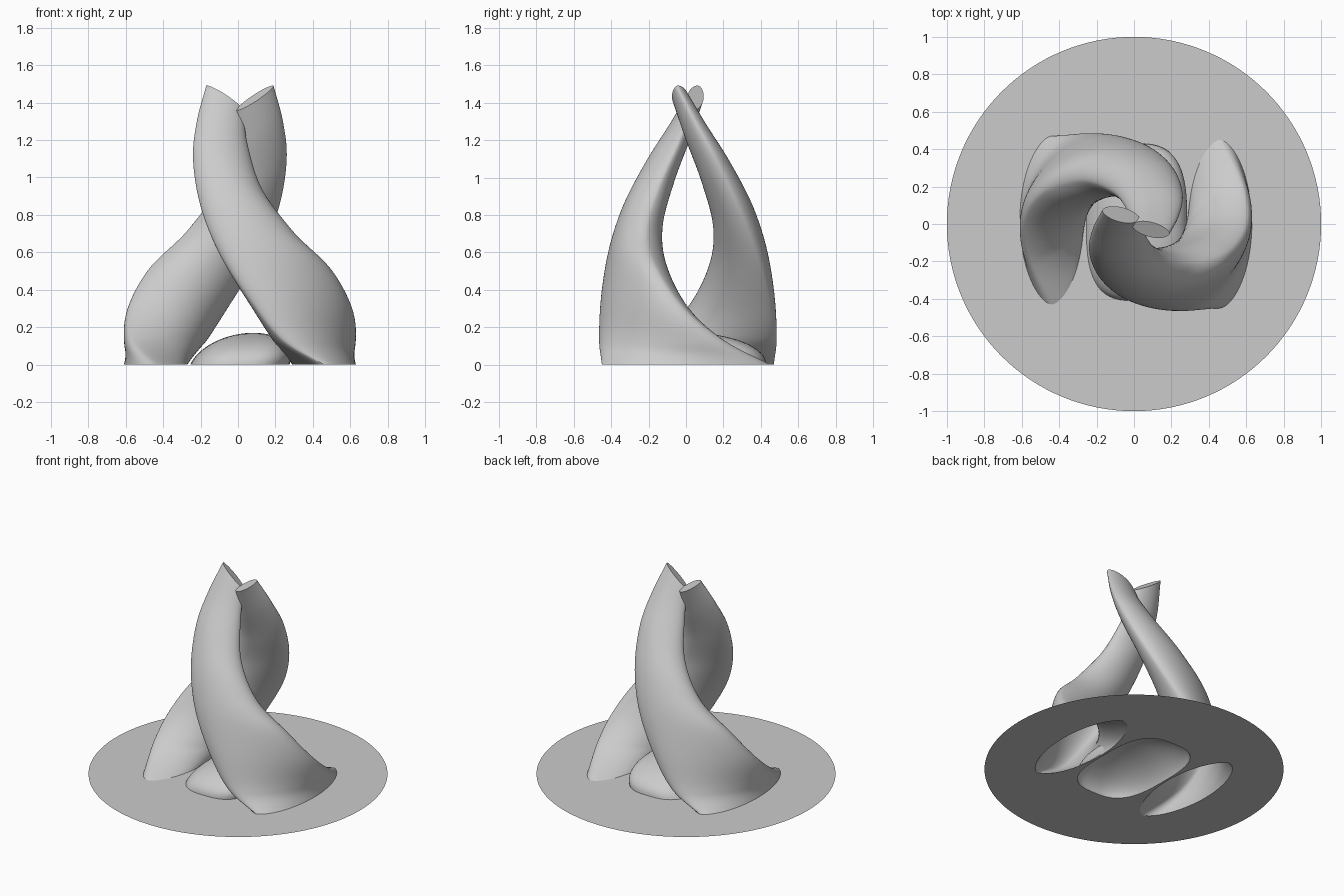
import bpy, bmesh, math
from mathutils import Vector, Matrix

cube = bpy.data.objects.get("Cube")
if cube:
    bpy.data.objects.remove(cube, do_unlink=True)

AXIS = Vector((0.01, 0.01, 0))
HALF_TURN = (Matrix.Translation(AXIS) @ Matrix.Rotation(math.pi, 4, 'Z')
             @ Matrix.Translation(-AXIS))
STEPS, SIDES = 10, 64

# Arm guides: leading edge, trailing edge and half thickness
LEAD = [(.46, -.45, 0), (.24, -.46, .13), (.06, -.43, .35), (-.1, -.36, .6),
        (-.2, -.26, .85), (-.24, -.14, 1.1), (-.22, -.03, 1.3), (-.17, .07, 1.49)]
TRAIL = [(.46, .45, 0), (.58, .2, .13), (.6, 0, .29), (.5, -.15, .5),
         (.3, -.21, .7), (.13, -.15, .93), (.05, -.04, 1.18), (.03, .03, 1.36)]
THICK = [.17, .17, .16, .14, .115, .09, .065, .045]


def spline(points):
    """Sample a Catmull-Rom curve through the points."""
    p = [Vector(q) for q in points]
    p = [2 * p[0] - p[1]] + p + [2 * p[-1] - p[-2]]
    out = []
    for i in range(1, len(p) - 2):
        a, b, c, d = p[i - 1:i + 3]
        for k in range(STEPS):
            t = k / STEPS
            out.append(0.5 * (2 * b + (c - a) * t + (2 * a - 5 * b + 4 * c - d) * t ** 2
                              + (3 * b - a - 3 * c + d) * t ** 3))
    return out + [p[-2]]


def power(v, e):
    return math.copysign(abs(v) ** e, v)


def angles(n):
    return [2 * math.pi * k / n for k in range(n)]


def arm_sections():
    """Leaf-shaped sections spanning the two edge guides."""
    lead, trail = spline(LEAD), spline(TRAIL)
    thick = [v.x for v in spline([(t, 0, 0) for t in THICK])]
    mid = [(a + b) / 2 for a, b in zip(lead, trail)]
    rings = []
    for i, c in enumerate(mid):
        major = (lead[i] - trail[i]) / 2
        tangent = mid[min(i + 1, len(mid) - 1)] - mid[max(i - 1, 0)]
        # The foot lies flat and eases into the sweep direction
        ease = min(1, i / STEPS)
        tangent = tangent.normalized().lerp(Vector((0, 0, 1)), 1 - ease)
        minor = tangent.cross(major).normalized() * thick[i]
        ring = [c + major * math.cos(a) + minor * power(math.sin(a), 1.2)
                for a in angles(SIDES)]
        for v in ring:
            v.z = max(v.z, 0)
        rings.append(ring)
    return rings


def dome_sections():
    """Rounded-rectangle rings shrinking to a peak that leans to +x."""
    rings = []
    for k in range(16):
        h = k / 16 * math.pi / 2
        r, z = math.cos(h), 0.17 * math.sin(h)
        rings.append([AXIS + Vector((.265 * r * power(math.cos(a), .67) + .42 * z,
                                     .42 * r * power(math.sin(a), .67), z))
                      for a in angles(SIDES)])
    return rings


def finish(name, bm, smooth=True):
    mesh = bpy.data.meshes.new(name)
    bmesh.ops.recalc_face_normals(bm, faces=bm.faces)
    bm.to_mesh(mesh)
    bm.free()
    obj = bpy.data.objects.new(name, mesh)
    bpy.context.collection.objects.link(obj)
    if smooth:
        bpy.ops.object.select_all(action='DESELECT')
        obj.select_set(True)
        bpy.context.view_layer.objects.active = obj
        bpy.ops.object.shade_smooth_by_angle(angle=math.radians(40))
    return obj


def loft(name, rings):
    """Skin the rings, closing only the top."""
    bm = bmesh.new()
    loops = [[bm.verts.new(v) for v in ring] for ring in rings]
    for low, high in zip(loops, loops[1:]):
        for k in range(SIDES):
            n = (k + 1) % SIDES
            bm.faces.new((low[k], low[n], high[n], high[k]))
    bm.faces.new(loops[-1])
    return finish(name, bm)


# Two twisted arms, the second a half turn from the first
arm = arm_sections()
back = [[HALF_TURN @ v for v in ring] for ring in arm]
loft("front_arm", arm)
loft("back_arm", back)

# Low dome between the feet
dome = dome_sections()
loft("centre_dome", dome)

# Thin base disc, open beneath the arms and dome
bm = bmesh.new()
rim = [Vector((math.cos(a), math.sin(a), 0)) for a in angles(128)]
for outline in (rim, arm[0], back[0], dome[0]):
    loop = [bm.verts.new((v.x, v.y, 0)) for v in outline]
    for k, v in enumerate(loop):
        bm.edges.new((v, loop[(k + 1) % len(loop)]))
bmesh.ops.triangle_fill(bm, use_beauty=True, use_dissolve=False,
                        edges=bm.edges[:], normal=(0, 0, 1))
for face in bm.faces:
    face.normal_update()
finish("base_disc", bm, smooth=False)
